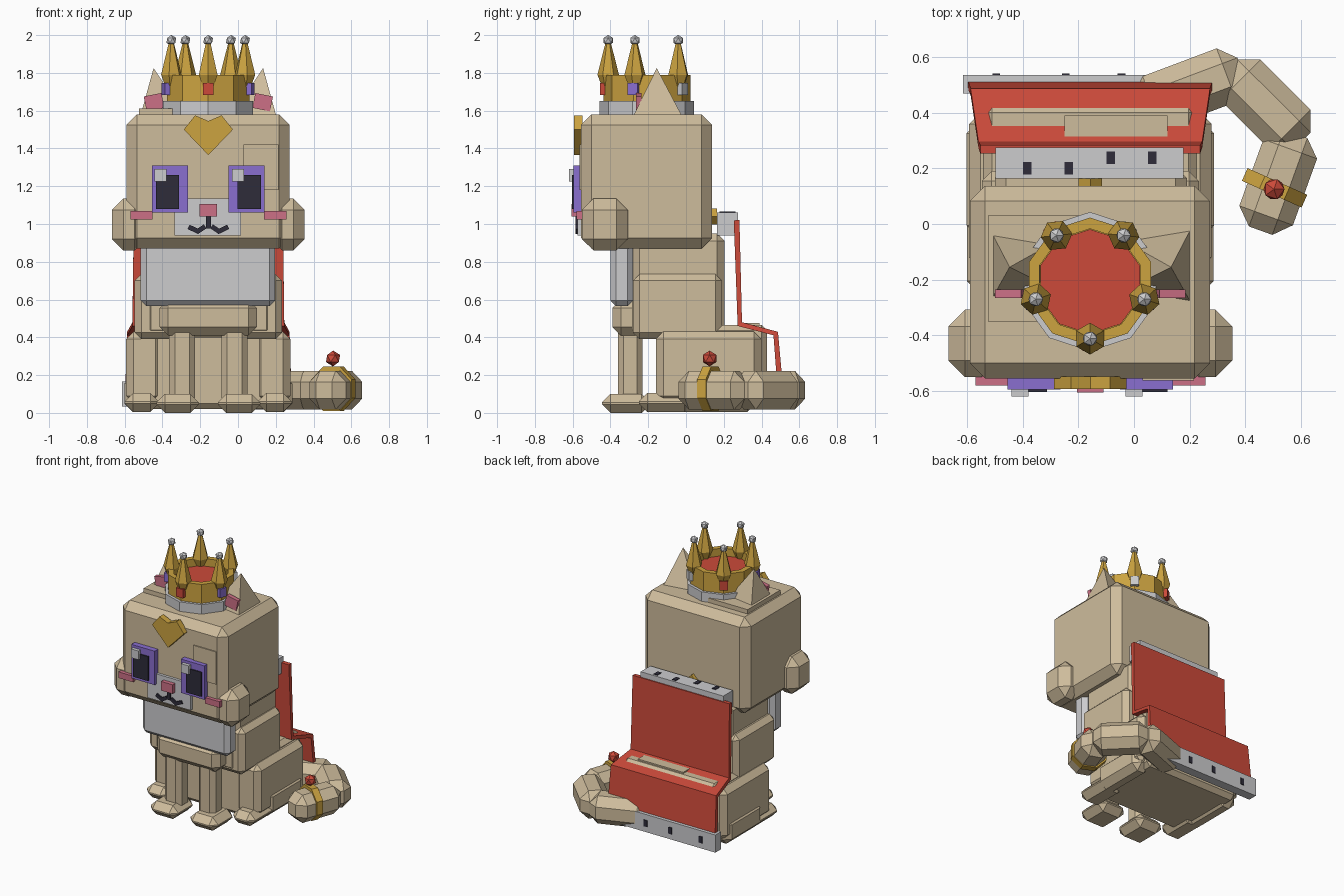
import bpy, bmesh, math
from mathutils import Vector

if "Cube" in bpy.data.objects:
    bpy.data.objects.remove(bpy.data.objects["Cube"])

CX = -0.157            # symmetry plane of the body


def srgb(r, g, b):
    f = lambda c: (c / 255 / 12.92) if c < 10 else ((c / 255 + 0.055) / 1.055) ** 2.4
    return (f(r), f(g), f(b), 1)


def mat(name, *c):
    m = bpy.data.materials.new(name)
    m.diffuse_color = srgb(*c)
    m.use_nodes = True
    m.node_tree.nodes["Principled BSDF"].inputs["Base Color"].default_value = m.diffuse_color
    return m


TAN = mat("tan_fur", 206, 188, 156)
SILVER = mat("silver_white", 204, 204, 206)
GOLD = mat("gold", 204, 163, 64)
RED = mat("red", 204, 74, 58)
PURPLE = mat("purple", 138, 110, 208)
DARK = mat("dark", 46, 44, 58)
PINK = mat("pink", 204, 112, 134)


def make(name, bm, m, loc=(0, 0, 0), rot=(0, 0, 0)):
    bmesh.ops.recalc_face_normals(bm, faces=bm.faces)
    me = bpy.data.meshes.new(name)
    bm.to_mesh(me)
    bm.free()
    o = bpy.data.objects.new(name, me)
    bpy.context.collection.objects.link(o)
    me.materials.append(m)
    o.location, o.rotation_euler = loc, rot
    return o


def block(name, c, s, m, bevel=0, rot=(0, 0, 0)):
    """Chamfered box from centre and size."""
    bm = bmesh.new()
    bmesh.ops.create_cube(bm, size=1)
    bmesh.ops.scale(bm, vec=s, verts=bm.verts)
    if bevel:
        bmesh.ops.bevel(bm, geom=bm.edges[:], offset=bevel, segments=1, affect='EDGES')
    return make(name, bm, m, c, rot)


def box(name, x, y, z, m, bevel=0, rot=(0, 0, 0)):
    """Chamfered box from ranges."""
    r = (x, y, z)
    return block(name, [(a + b) / 2 for a, b in r], [b - a for a, b in r], m, bevel, rot)


def pair(name, x, y, z, m, bevel=0, tilt=0):
    """Right-hand box and its mirror image; x is measured from the symmetry plane."""
    box(name + "_right", (CX + x[0], CX + x[1]), y, z, m, bevel, (0, tilt, 0))
    box(name + "_left", (CX - x[1], CX - x[0]), y, z, m, bevel, (0, -tilt, 0))


def lathe(name, rings, n, m, loc, phase=0):
    """Faceted solid of (radius, z) rings."""
    bm = bmesh.new()
    rows = [[bm.verts.new((r * math.cos(phase + math.tau * i / n),
                           r * math.sin(phase + math.tau * i / n), z))
             for i in range(n)] for r, z in rings]
    for a, b in zip(rows, rows[1:]):
        for i in range(n):
            bm.faces.new((a[i], a[(i + 1) % n], b[(i + 1) % n], b[i]))
    bm.faces.new(rows[0])
    bm.faces.new(rows[-1])
    return make(name, bm, m, loc)


def ball(name, r, m, loc):
    bm = bmesh.new()
    bmesh.ops.create_icosphere(bm, subdivisions=1, radius=r)
    return make(name, bm, m, loc)


# Head, side tufts and raised fur patches
box("head", (-0.59, 0.273), (-0.555, 0.137), (0.87, 1.58), TAN, 0.055)
pair("cheek_tuft", (0.33, 0.51), (-0.55, -0.308), (0.86, 1.135), TAN, 0.06)
box("top_patch", (-0.525, -0.2), (-0.35, 0.03), (1.56, 1.612), TAN)
box("brow_patch", (0.03, 0.215), (-0.563, -0.5), (1.18, 1.42), TAN)

# Ears: off-centre pyramids with pink fronts
for side, s in (("right", 1), ("left", -1)):
    bm = bmesh.new()
    base = [bm.verts.new((CX + s * x, y, 1.57)) for x, y in
            ((0.36, -0.28), (0.36, -0.02), (0.12, -0.06), (0.12, -0.24))]
    tip = bm.verts.new((CX + s * 0.29, -0.155, 1.825))
    for i in range(4):
        bm.faces.new((base[i], base[(i + 1) % 4], tip))
    bm.faces.new(base)
    make("ear_" + side, bm, TAN)
pair("inner_ear", (0.24, 0.335), (-0.265, -0.235), (1.605, 1.685), PINK, 0, 0.2)

# Face
pair("eye", (0.107, 0.298), (-0.595, -0.54), (1.06, 1.31), PURPLE)
pair("pupil", (0.155, 0.278), (-0.604, -0.58), (1.08, 1.26), DARK)
for i, x in enumerate((-0.41, 0.0)):
    box("eye_glint_%d" % i, (x - 0.031, x + 0.031), (-0.62, -0.58), (1.225, 1.29), SILVER)
box("muzzle", (-0.335, 0.015), (-0.575, -0.54), (0.94, 1.135), SILVER)
box("nose", (-0.205, -0.11), (-0.605, -0.54), (1.04, 1.107), PINK)
pair("blush", (0.295, 0.413), (-0.58, -0.54), (1.025, 1.07), PINK)
box("mouth_stem", (CX - 0.013, CX + 0.013), (-0.585, -0.56), (0.975, 1.05), DARK)
for x, z, a in ((0.04, 0.972, 0.6), (0.08, 0.973, -0.45)):
    for s in (1, -1):
        block("mouth_stroke", (CX + s * x, -0.573, z), (0.055, 0.024, 0.025), DARK, 0, (0, s * a, 0))

# Heart on the forehead
bm = bmesh.new()
half = [(0, 1.545), (0.07, 1.575), (0.13, 1.5), (0, 1.365)]
outline = half + [(-x, z) for x, z in half[2:0:-1]]
f = bm.faces.new([bm.verts.new((CX + x, -0.593, z)) for x, z in outline])
ext = bmesh.ops.extrude_face_region(bm, geom=[f])
bmesh.ops.translate(bm, vec=(0, 0.045, 0),
                    verts=[v for v in ext["geom"] if isinstance(v, bmesh.types.BMVert)])
make("forehead_heart", bm, GOLD)

# Crown
KX, KY = -0.158, -0.207
up = math.pi / 2
lathe("crown_band", [(0.25, 1.57), (0.25, 1.65)], 10, SILVER, (KX, KY, 0), up)
lathe("crown_wall", [(0.23, 1.65), (0.23, 1.79), (0.19, 1.79), (0.19, 1.66)], 10, GOLD, (KX, KY, 0), up)
lathe("crown_lining", [(0.188, 1.64), (0.188, 1.735)], 10, RED, (KX, KY, 0), up)
for i, gem in enumerate((RED, PURPLE, SILVER, RED, PURPLE)):
    a = -up + math.tau * i / 5
    d = Vector((math.cos(a), math.sin(a), 0))
    p = Vector((KX, KY, 0)) + d * 0.205
    lathe("crown_spike", [(0.03, 1.72), (0.057, 1.79), (0.014, 1.96)], 6, GOLD, p, a)
    ball("spike_bead", 0.029, SILVER, p + Vector((0, 0, 1.972)))
    block("crown_gem", p + d * 0.022 + Vector((0, 0, 1.715)), (0.045, 0.055, 0.065), gem, 0, (0, 0, a))

# Torso, bib and shoulders
box("torso", (-0.5, 0.19), (-0.285, 0.205), (0.4, 0.95), TAN, 0.04)
box("bib", (-0.515, 0.197), (-0.4, -0.28), (0.565, 0.92), SILVER, 0.03)
box("belly", (-0.415, 0.1), (-0.39, -0.2), (0.41, 0.6), TAN, 0.045)
pair("shoulder", (0.15, 0.39), (-0.28, 0.19), (0.39, 0.735), TAN, 0.035)

# Lower body, haunches, legs and paws
box("lower_body", (-0.54, 0.225), (-0.15, 0.43), (0.02, 0.465), TAN, 0.03)
pair("haunch", (0.24, 0.435), (-0.16, 0.4), (0.05, 0.43), TAN, 0.04)
pair("front_leg", (0.07, 0.207), (-0.36, -0.23), (0.05, 0.47), TAN, 0.03)
pair("front_paw", (0.05, 0.275), (-0.445, -0.19), (0.0, 0.1), TAN, 0.045)
pair("hind_paw", (0.262, 0.443), (-0.25, 0.05), (0.005, 0.105), TAN, 0.045)
pair("hind_foot", (0.3, 0.445), (-0.05, 0.37), (0.005, 0.2), TAN, 0.045)

# Cape: folded sheet that widens downwards
bm = bmesh.new()
rows = [[bm.verts.new((CX + s * w, y, z)) for s in (-1, 1)] for w, y, z in
        ((0.395, 0.268, 1.02), (0.402, 0.285, 0.47), (0.43, 0.475, 0.42), (0.44, 0.5, 0.12))]
for a, b in zip(rows, rows[1:]):
    bm.faces.new((a[0], a[1], b[1], b[0]))
cape = make("cape", bm, RED)
sol = cape.modifiers.new("thickness", 'SOLIDIFY')
sol.thickness, sol.offset = 0.03, 0
box("cape_fold_plate", (-0.25, 0.12), (0.315, 0.39), (0.38, 0.475), TAN)

# Cape trims with dark flecks, and the neck clasp
box("collar_trim", (-0.497, 0.178), (0.163, 0.275), (0.94, 1.06), SILVER)
for i in range(4):
    block("collar_fleck", (-0.384 + 0.15 * i, 0.2 if i < 2 else 0.238, 1.06), (0.03, 0.046, 0.01), DARK)
box("hem_trim", (-0.615, 0.3), (0.468, 0.535), (0.035, 0.165), SILVER)
for x in (-0.495, -0.245, -0.045):
    block("hem_fleck", (x, 0.535, 0.1), (0.028, 0.01, 0.048), DARK)
block("neck_clasp", (CX, 0.146, 1.04), (0.06, 0.035, 0.06), GOLD, 0, (0, math.pi / 4, 0))

# Tail: three chamfered blocks curling to the front, ring and bead
for i, (x, y, length, a) in enumerate(((0.2, 0.485, 0.4, 0.36), (0.472, 0.428, 0.37, -0.785),
                                       (0.518, 0.15, 0.37, 1.223))):
    block("tail_%d" % i, (x, y, 0.12), (length, 0.205, 0.205), TAN, 0.058, (0, 0, a))
ring = lathe("tail_ring", [(0.127, -0.025), (0.127, 0.025)], 8, GOLD, (0.505, 0.13, 0.128), math.pi / 8)
ring.rotation_euler = (0, math.pi / 2, 1.15)
ball("tail_bead", 0.042, RED, (0.503, 0.125, 0.288))
